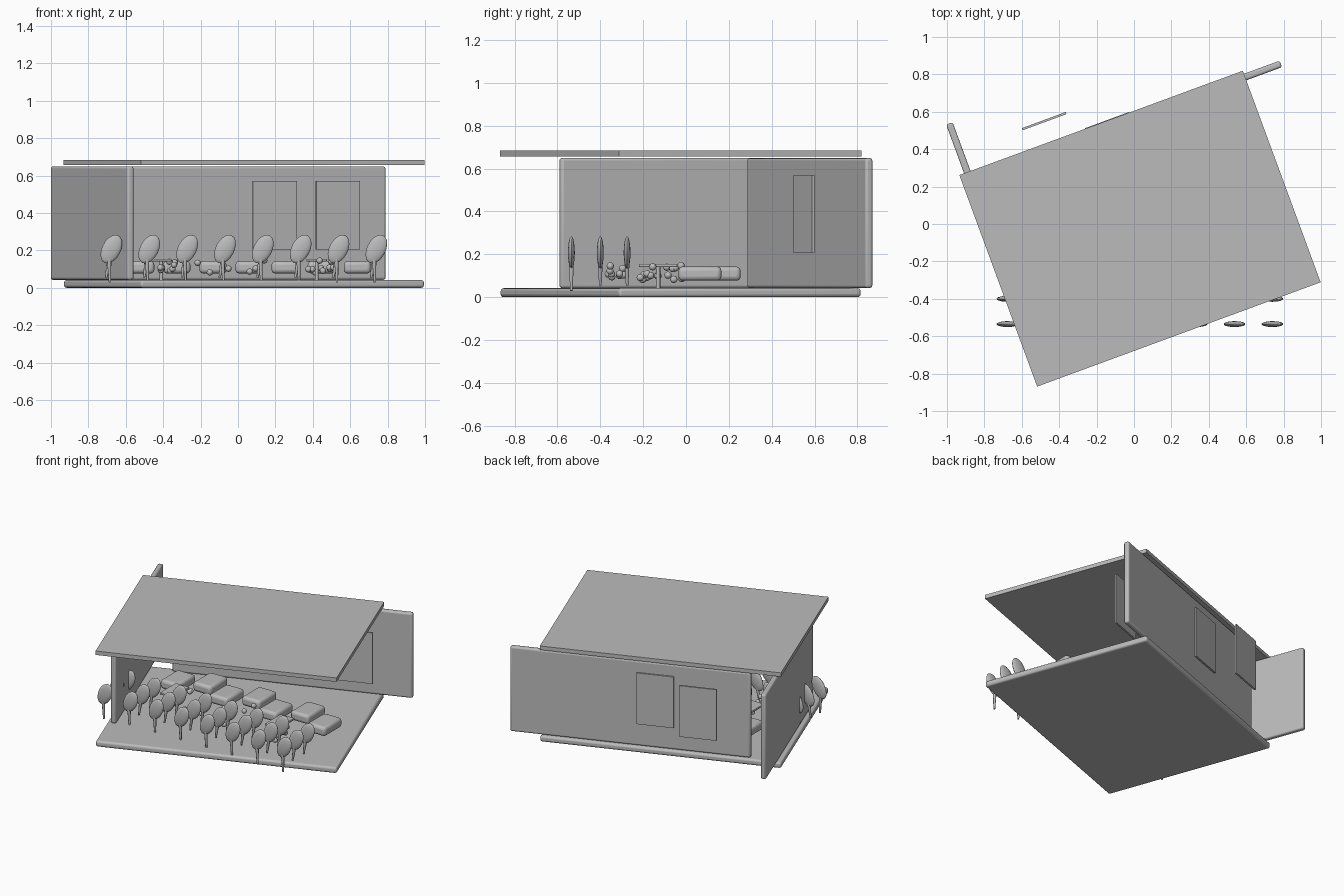
import bpy, math, random
from mathutils import Matrix, Vector

if "Cube" in bpy.data.objects:
    bpy.data.objects.remove(bpy.data.objects["Cube"])

random.seed(4)
TURN = math.radians(20.2)

grey = bpy.data.materials.new("plain_grey")
grey.diffuse_color = (0.5, 0.5, 0.5, 1)
grey.use_nodes = True
grey.node_tree.nodes["Principled BSDF"].inputs["Base Color"].default_value = grey.diffuse_color


def finish(obj, name, bevel=0.0, segments=3):
    obj.name = name
    obj.data.materials.append(grey)
    if bevel:
        mod = obj.modifiers.new("rounding", 'BEVEL')
        mod.width, mod.segments = bevel, segments
    bpy.ops.object.shade_smooth_by_angle(angle=math.radians(40))
    return obj


def box(name, center, size, turn=0.0, bevel=0.0):
    bpy.ops.mesh.primitive_cube_add(size=1, location=center, rotation=(0, 0, turn))
    obj = bpy.context.object
    obj.scale = size
    bpy.ops.object.transform_apply(location=False, rotation=False, scale=True)
    return finish(obj, name, bevel)


def ball(name, center, radii, tilt=0.0, seg=16):
    bpy.ops.mesh.primitive_uv_sphere_add(segments=seg, ring_count=seg // 2 + 2,
                                         location=center, rotation=(0, tilt, 0))
    obj = bpy.context.object
    obj.scale = radii
    bpy.ops.object.transform_apply(location=False, rotation=False, scale=True)
    return finish(obj, name)


def rod(name, a, b, r1, r2):
    a, b = Vector(a), Vector(b)
    bpy.ops.mesh.primitive_cone_add(vertices=10, radius1=r1, radius2=r2,
                                    depth=(b - a).length, location=(a + b) / 2)
    bpy.context.object.rotation_euler = (b - a).to_track_quat('Z', 'Y').to_euler()
    return finish(bpy.context.object, name)


# Floor, roof and two walls of the turned room
box("floor", (0.032, -0.025, 0.021), (1.615, 1.205, 0.042), TURN, 0.014)
box("roof", (0.032, -0.025, 0.671), (1.615, 1.205, 0.028), TURN)
box("back_wall", (0.03, 0.578, 0.346), (1.61, 0.037, 0.606), TURN, 0.012)
box("side_wall", (-0.78, -0.025, 0.346), (0.037, 1.2, 0.606), TURN, 0.012)

# Row of window panels crossing the back wall
for i in range(4):
    box("window_panel", (-0.48 + 0.338 * i, 0.55, 0.388), (0.25, 0.012, 0.365), TURN)

# Three rows of paddle-shaped chairs
for row, y in enumerate((-0.535, -0.40, -0.275)):
    low = 0.03 if row == 0 else 0.055
    for i in range(8):
        x = -0.677 + 0.2024 * i
        ball("chair_back", (x, y, 0.207), (0.05, 0.016, 0.082), math.radians(27))
        side = -0.008 if row == 0 else -0.028
        rod("chair_leg", (x + side, y, low), (x - 0.012, y, 0.16), 0.006, 0.012)

# Staggered row of cushioned seats
for i in range(7):
    y = 0.065 if i % 2 == 0 else 0.155
    box("padded_seat", (-0.52 + 0.193 * i, y, 0.11), (0.145, 0.2, 0.066), 0, 0.02)

# Small side tables
for x in (-0.41, 0.42):
    box("table_top", (x, -0.13, 0.148), (0.11, 0.18, 0.014), 0, 0.004)
    rod("table_leg", (x, -0.13, 0.04), (x, -0.13, 0.145), 0.01, 0.01)

# Loose balls, gathered at the tables and scattered between them
spots = [(-0.38, 0.05)] * 10 + [(0.44, 0.07)] * 10 + [(0.03, 0.28)] * 6
for cx, spread in spots:
    ball("small_ball", (cx + random.uniform(-spread, spread), random.uniform(-0.39, 0.02),
                        random.uniform(0.08, 0.15)), (0.017,) * 3, 0, 12)
